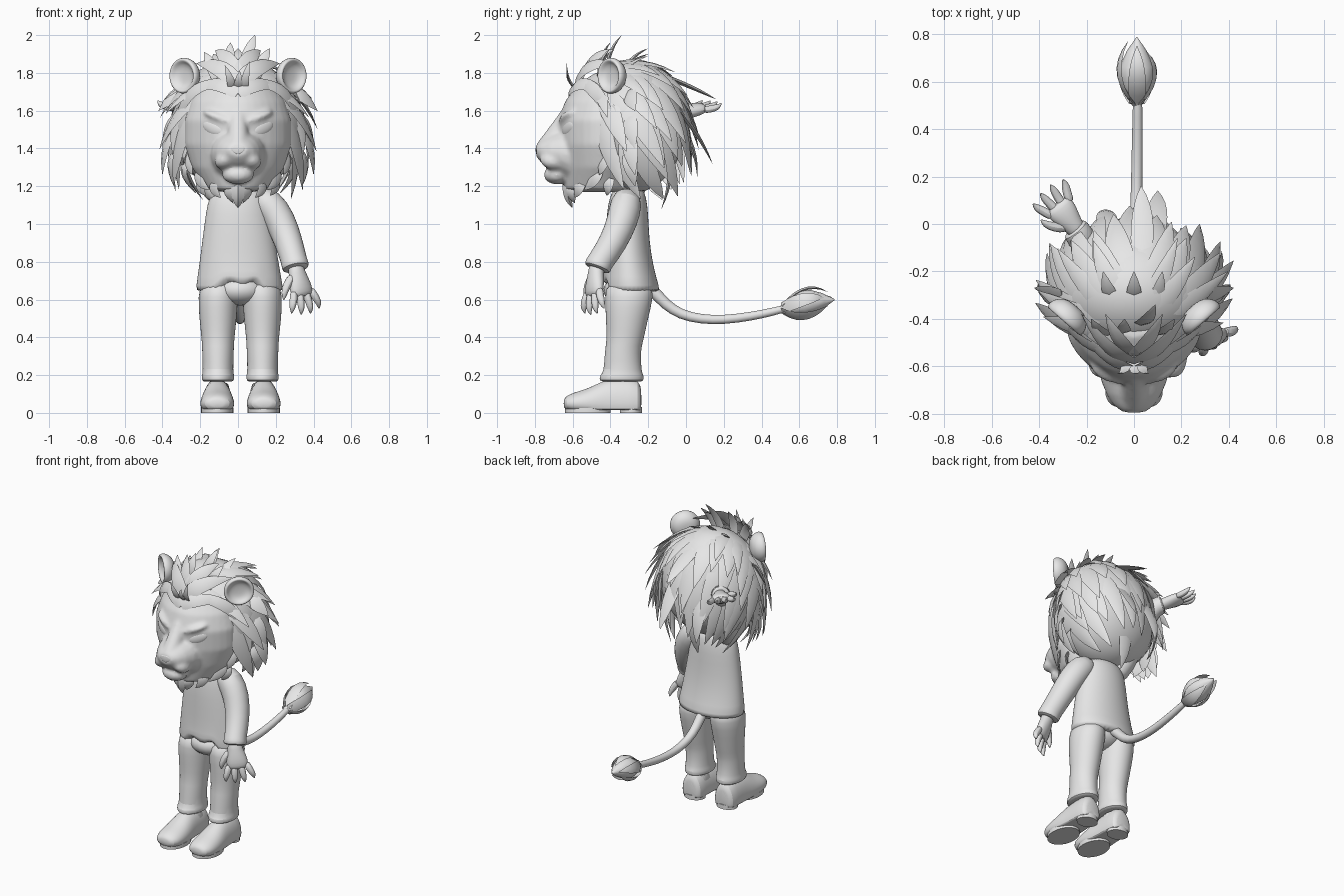
import bpy, bmesh, math, random
from mathutils import Vector as V, Matrix, Euler

random.seed(4)
grey = bpy.data.materials.new("plain_grey")
grey.diffuse_color = (0.8, 0.8, 0.8, 1)


def finish(name, bm, subsurf=0, angle=40, fuse=0):
    bmesh.ops.recalc_face_normals(bm, faces=bm.faces)
    me = bpy.data.meshes.new(name)
    bm.to_mesh(me)
    bm.free()
    me.materials.append(grey)
    me.shade_smooth()
    me.set_sharp_from_angle(angle=math.radians(angle))
    ob = bpy.data.objects.new(name, me)
    bpy.context.collection.objects.link(ob)
    if subsurf:
        m = ob.modifiers.new("smooth", 'SUBSURF')
        m.levels = m.render_levels = subsurf
    if fuse:
        m = ob.modifiers.new("fuse", 'REMESH')
        m.mode, m.voxel_size, m.use_smooth_shade = 'VOXEL', fuse, True
        m = ob.modifiers.new("soften", 'SMOOTH')
        m.factor, m.iterations = 0.5, 5
    return ob


def skin(bm, rings):
    """Bridge rings of points and cap both ends."""
    vr = [[bm.verts.new(p) for p in r] for r in rings]
    n = len(vr[0])
    for a, b in zip(vr, vr[1:]):
        for i in range(n):
            bm.faces.new((a[i], a[(i + 1) % n], b[(i + 1) % n], b[i]))
    bm.faces.new(vr[0])
    bm.faces.new(vr[-1])
    return vr


def oval(c, u, v, n=20):
    return [c + u * math.cos(k * math.tau / n) + v * math.sin(k * math.tau / n) for k in range(n)]


def stack(bm, rows, n=20):
    """Rows of z, centre x, half width, front y, back y."""
    return skin(bm, [oval(V((x, (a + b) / 2, z)), V((h, 0, 0)), V((0, (b - a) / 2, 0)), n)
                     for z, x, h, a, b in rows])


def tube(bm, pts, radii, n=12, up=(0, 0, 1)):
    pts = [V(p) for p in pts]
    rings = []
    for i, p in enumerate(pts):
        t = (pts[min(i + 1, len(pts) - 1)] - pts[max(i - 1, 0)]).normalized()
        u = t.cross(V(up)).normalized()
        rings.append(oval(p, u * radii[i], u.cross(t) * radii[i], n))
    skin(bm, rings)


def ball(bm, c, r, rot=(0, 0, 0), seg=20):
    m = Matrix.LocRotScale(V(c), Euler(rot), V(r))
    bmesh.ops.create_uvsphere(bm, u_segments=seg, v_segments=12, radius=1, matrix=m)


def lock(bm, p0, p1, p2, w, out, thick=0.25):
    """Curved, pointed leaf of hair."""
    p0, p1, p2, out = V(p0), V(p1), V(p2), V(out).normalized()
    rings = []
    for k in range(8):
        t = k / 7
        c = p0 * (1 - t) ** 2 + p1 * 2 * t * (1 - t) + p2 * t * t
        d = ((p1 - p0) * (1 - t) + (p2 - p1) * t).normalized()
        s = d.cross(out).normalized()
        h = w * max(0.02, (0.6 + 1.4 * t) * (1 - t) ** 0.9)
        o = s.cross(d) * h * thick
        rings.append([c + s * h, c + o, c - s * h, c - o])
    skin(bm, rings)


# Head, muzzle and brows fused into one soft form
bm = bmesh.new()
stack(bm, [(1.17, 0, .08, -.6, -.3), (1.185, 0, .17, -.64, -.27), (1.3, 0, .245, -.655, -.25),
           (1.42, 0, .285, -.67, -.25), (1.55, 0, .285, -.675, -.25), (1.65, 0, .25, -.64, -.25),
           (1.74, 0, .19, -.575, -.25), (1.8, 0, .1, -.48, -.3)], 32)
for v in bm.verts:
    v.co.x *= 1 - .18 * max(0, min(1, (-.45 - v.co.y) / .2))
skin(bm, [oval(V((0, y, z)), V((rx, 0, 0)), V((0, 0, rz)), 20) for y, z, rx, rz in
          ((-.55, 1.35, .16, .16), (-.66, 1.375, .14, .125), (-.72, 1.38, .115, .095),
           (-.765, 1.385, .085, .062), (-.792, 1.39, .05, .035))])
tube(bm, [(0, -.6, 1.6), (0, -.65, 1.53), (0, -.7, 1.455), (0, -.745, 1.395)], [.05, .05, .055, .055], 16, (1, 0, 0))
ball(bm, (0, -.685, 1.26), (.085, .068, .05))
for s in (-1, 1):
    ball(bm, (s * .06, -.695, 1.34), (.065, .08, .05), (0, s * .5, s * .3))
    ball(bm, (s * .1, -.622, 1.565), (.095, .045, .025), (0, -s * .35, s * .38))
finish("head", bm, fuse=.012)
bm = bmesh.new()
skin(bm, [[V((x * w, y, z)) for x, z in ((-1, 1.42), (1, 1.42), (.75, 1.38), (0, 1.36), (-.75, 1.38))]
          for y, w in ((-.72, .055), (-.782, .06), (-.797, .045))])
finish("nose", bm, 2)

# Slanted eyes
bm = bmesh.new()
for s in (-1, 1):
    ball(bm, (s * .132, -.624, 1.507), (.066, .016, .036), (0, -s * .4, s * .5))
finish("eyes", bm)

# Cupped ears
for s, side in ((-1, "right"), (1, "left")):
    q = Euler((0, 0, s * .72)).to_matrix()
    bm = bmesh.new()
    skin(bm, [[V((s * .275, -.385, 1.785)) + q @ p for p in oval(V((0, d, 0)), V((r, 0, 0)), V((0, 0, r)), 20)]
              for r, d in ((.02, .05), (.065, .042), (.092, .01), (.099, -.018), (.09, -.037),
                           (.076, -.032), (.062, -.01), (.02, -.004))])
    finish(side + "_ear", bm, 1, 180)

# Mane core
C, R = V((0, -.285, 1.52)), V((.345, .28, .355))
bm = bmesh.new()
ball(bm, C, R, seg=28)
finish("mane_core", bm)

# Long mane locks flow away from a point above the forehead
tilt = Matrix.Rotation(math.radians(38), 3, 'X')


def surf(pol, az, k=1.0):
    d = tilt @ V((math.sin(pol) * math.sin(az), -math.sin(pol) * math.cos(az), math.cos(pol)))
    return C + V((d.x * R.x, d.y * R.y, d.z * R.z)) * k


bm = bmesh.new()
layers = ((.2, 8, .06, 70), (.5, 10, .075, 62), (.85, 12, .08, 62), (1.2, 12, .08, 64), (1.6, 11, .075, 72))
for pol, n, w, lim in layers:
    lo = math.radians(lim)
    for k in range(n):
        az = lo + (math.tau - 2 * lo) * (k + .5) / n + random.uniform(-.08, .08)
        p = pol + random.uniform(-.12, .12)
        bend = random.uniform(-.2, .2)
        p0, p1 = surf(p, az, .95), surf(p + .6, az + bend, 1.12)
        tan = (surf(p + .75, az + bend) - surf(p + .55, az + bend)).normalized()
        p2 = p1 + (tan + V((0, 0, -.25))) * random.uniform(.17, .25)
        p2.x = max(-.42, min(.42, p2.x))
        lock(bm, p0, p1, p2, w, p1 - C)
# Big loose tips on the back and sides
for a, b, c in (((.03, -.16, 1.8), (.04, .03, 1.73), (.03, .16, 1.66)),
                ((.08, -.08, 1.65), (.1, .06, 1.5), (.1, .14, 1.32)),
                ((-.1, -.08, 1.6), (-.12, .06, 1.43), (-.12, .06, 1.25)),
                ((0, -.1, 1.4), (0, -.06, 1.25), (0, -.13, 1.08))):
    lock(bm, a, b, c, .065, (0, 1, .3))
for s in (-1, 1):
    for x, z, tx, tz in ((.3, 1.7, .42, 1.6), (.35, 1.47, .4, 1.26), (.33, 1.38, .34, 1.2),
                         (.27, 1.32, .22, 1.16), (.33, 1.57, .4, 1.4)):
        lock(bm, (s * x, -.3, z), (s * (x + .05), -.3, (z + tz) / 2 + .03), (s * tx, -.27, tz), .06, (s, -.4, 0))
finish("mane_locks", bm, 0, 35)

# Crest, forelock and hairline
bm = bmesh.new()
for x, y, z, tx, ty, tz in ((.02, -.42, 1.83, .09, -.34, 2.0), (-.05, -.45, 1.82, -.04, -.4, 1.96),
                            (.08, -.46, 1.8, .17, -.4, 1.93), (-.1, -.46, 1.79, -.18, -.4, 1.91),
                            (0, -.33, 1.84, 0, -.2, 1.93), (.08, -.35, 1.82, .12, -.2, 1.89),
                            (-.08, -.33, 1.83, -.13, -.2, 1.9)):
    lock(bm, (x, y, z - .04), ((x + tx) / 2, (y + ty) / 2 - .04, (z + tz) / 2), (tx, ty, tz), .045, (0, -1, .3), .3)
for x, tx, tz in ((.03, .06, 1.86), (-.03, -.07, 1.84), (0, .01, 1.81)):
    lock(bm, (x, -.56, 1.7), (x, -.64, 1.75), (tx, -.63, tz), .03, (0, -1, .3), .25)
for s in (-1, 1):
    for a, b, c, w in (((.0, -.615, 1.69), (.11, -.59, 1.775), (.24, -.44, 1.72), .055),
                       ((.0, -.58, 1.74), (.1, -.56, 1.86), (.22, -.38, 1.85), .065),
                       ((.0, -.55, 1.78), (.06, -.51, 1.9), (.12, -.38, 1.92), .06),
                       ((.15, -.53, 1.74), (.3, -.46, 1.71), (.325, -.36, 1.5), .05),
                       ((.29, -.4, 1.62), (.345, -.37, 1.5), (.33, -.36, 1.32), .05)):
        lock(bm, *[(s * p[0], p[1], p[2]) for p in (a, b, c)], w, (s * .5, -1, .7))
finish("forelock", bm, 0, 35)

# Cheek fur and beard
bm = bmesh.new()
for s in (-1, 1):
    for x, y, z, tx, ty, tz in ((.275, -.38, 1.46, .285, -.41, 1.34), (.255, -.42, 1.37, .24, -.46, 1.26),
                                (.21, -.46, 1.28, .15, -.54, 1.18), (.13, -.55, 1.23, .09, -.59, 1.14),
                                (.2, -.4, 1.24, .17, -.42, 1.15), (.05, -.6, 1.21, .025, -.59, 1.11)):
        lock(bm, (s * x, y, z), (s * (x + .015), y - .02, (z + tz) / 2), (s * tx, ty, tz), .045, (s, -.8, 0), .3)
lock(bm, (0, -.63, 1.24), (0, -.64, 1.15), (0, -.6, 1.085), .05, (0, -1, 0), .6)
finish("beard", bm, 0, 35)

# Jacket with a jagged front hem
bm = bmesh.new()
rings = stack(bm, [(.635, .008, .234, -.44, -.135), (.66, .008, .231, -.438, -.14), (.78, .006, .212, -.43, -.175),
                   (.92, .004, .192, -.425, -.195), (1.06, 0, .17, -.42, -.2), (1.14, 0, .155, -.405, -.21),
                   (1.2, 0, .11, -.38, -.23)], 40)
for i, v in enumerate(rings[0]):
    if v.co.y < -.3 and abs(v.co.x - .01) < .13:
        v.co.z += .07 if i % 4 < 2 else .025
for v in rings[1]:
    if v.co.y < -.3 and abs(v.co.x - .01) < .13:
        v.co.z += .06
finish("jacket", bm, 1)
bm = bmesh.new()
ball(bm, (.013, -.315, .65), (.135, .122, .082))
finish("shirt_tail", bm)

# Trouser legs with rolled cuffs, then shoes
for side, c in (("right", -.106), ("left", .13)):
    bm = bmesh.new()
    stack(bm, [(.165, c, .07, -.43, -.24), (.168, c, .086, -.462, -.222), (.2, c, .088, -.458, -.222),
               (.215, c, .08, -.435, -.235), (.33, c, .085, -.432, -.24), (.38, c, .086, -.42, -.225),
               (.5, c, .1, -.425, -.2), (.62, c, .108, -.432, -.168), (.7, c * .9, .1, -.42, -.18)])
    finish(side + "_trouser_leg", bm, 1)
    bm = bmesh.new()
    x = c + (.006 if c > 0 else -.004)
    skin(bm, [oval(V((x, y, .05)), V((w, 0, 0)), V((0, 0, h)), 20) for y, w, h in
              ((-.648, .035, .02), (-.635, .068, .04), (-.59, .088, .06), (-.53, .092, .075),
               (-.46, .088, .11), (-.4, .08, .135), (-.3, .078, .135), (-.25, .072, .12), (-.235, .05, .08))])
    for v in bm.verts:
        v.co.z = max(.015, v.co.z)
    stack(bm, [(.06, c, .07, -.44, -.24), (.18, c, .066, -.42, -.25)])
    finish(side + "_shoe", bm, 1)
    bm = bmesh.new()
    for z0, z1, a, b, h in ((0, .03, -.35, -.232, .07), (0, .026, -.64, -.4, .086)):
        stack(bm, [(z0, x, h, a, b), (z1, x, h, a, b)], 24)
    finish(side + "_sole", bm, 0, 35)

# Sleeves: left hangs, right reaches up behind the mane
bm = bmesh.new()
tube(bm, [(.09, -.31, 1.15), (.16, -.315, 1.115), (.225, -.335, 1.02), (.27, -.385, .9), (.298, -.455, .8),
          (.302, -.463, .785), (.306, -.47, .765), (.307, -.472, .76)],
     [.06, .088, .084, .076, .07, .074, .073, .05], 16, (0, 1, 0))
finish("left_sleeve", bm, 1)
bm = bmesh.new()
tube(bm, [(-.08, -.31, 1.12), (-.14, -.28, 1.22), (-.18, -.2, 1.4), (-.2, -.1, 1.54), (-.23, -.045, 1.58),
          (-.25, -.02, 1.585), (-.252, -.018, 1.586)],
     [.07, .08, .075, .065, .062, .06, .045], 16, (0, 1, 0))
finish("right_sleeve", bm, 1)


def hand(name, wrist, fwd, across, size):
    """Thick palm, four clawed fingers and a thumb."""
    w, f = V(wrist), V(fwd).normalized()
    a = (V(across) - f * f.dot(V(across))).normalized()
    n = f.cross(a)
    at = lambda i, j, k=0: w + (f * i + a * j + n * k) * size
    bm = bmesh.new()
    skin(bm, [oval(at(i, 0), a * h * size, n * t * size, 12) for i, h, t in
              ((-.2, .19, .18), (.1, .21, .18), (.35, .3, .19), (.58, .32, .16), (.68, .24, .1))])
    for j, l in ((-.23, .95), (-.08, 1.02), (.08, 1.03), (.24, .95)):
        tube(bm, [at(.5, j), at(.68, j * 1.25, .03), at(l - .1, j * 1.6, .01), at(l - .02, j * 1.65, -.02),
                  at(l + .06, j * 1.7, -.07)], [r * size for r in (.1, .105, .09, .055, .008)], 8, n)
    tube(bm, [at(.12, -.12), at(.32, -.34, -.04), at(.52, -.46, -.08), at(.66, -.47, -.13)],
         [r * size for r in (.12, .11, .085, .008)], 8, n)
    finish(name, bm, 1)


hand("left_hand", (.308, -.475, .76), (.25, -.1, -1), (.8, .55, .1), .225)
hand("right_hand", (-.245, -.02, 1.585), (-.62, .8, .25), (.8, .62, -.1), .205)

# Tail and its pointed tuft
bm = bmesh.new()
tube(bm, [(0, -.22, .68), (0, -.165, .64), (0, -.11, .575), (.005, -.03, .52), (.01, .08, .495), (.012, .2, .492),
          (.014, .34, .51), (.015, .46, .535), (.015, .55, .56)],
     [.035, .033, .03, .028, .026, .025, .024, .022, .02], 12, (1, 0, 0))
finish("tail", bm, 1)
bm = bmesh.new()
skin(bm, [oval(V((.012, y, z)), V((r, 0, 0)), V((0, -.2 * r, .88 * r)), 12) for y, z, r in
          ((.5, .545, .02), (.55, .56, .05), (.62, .58, .076), (.67, .59, .07), (.73, .597, .042), (.787, .6, .003))])
for k in range(5):
    a = k * math.tau / 5 + .3
    d = V((math.cos(a), 0, math.sin(a)))
    c = V((.012, .51, .55))
    lock(bm, c + d * .015, c + d * .13 + V((0, .12, .03)), c + d * .04 + V((0, .22 + .02 * (k % 3), .05)), .05, d)
finish("tail_tuft", bm, 0, 35)
